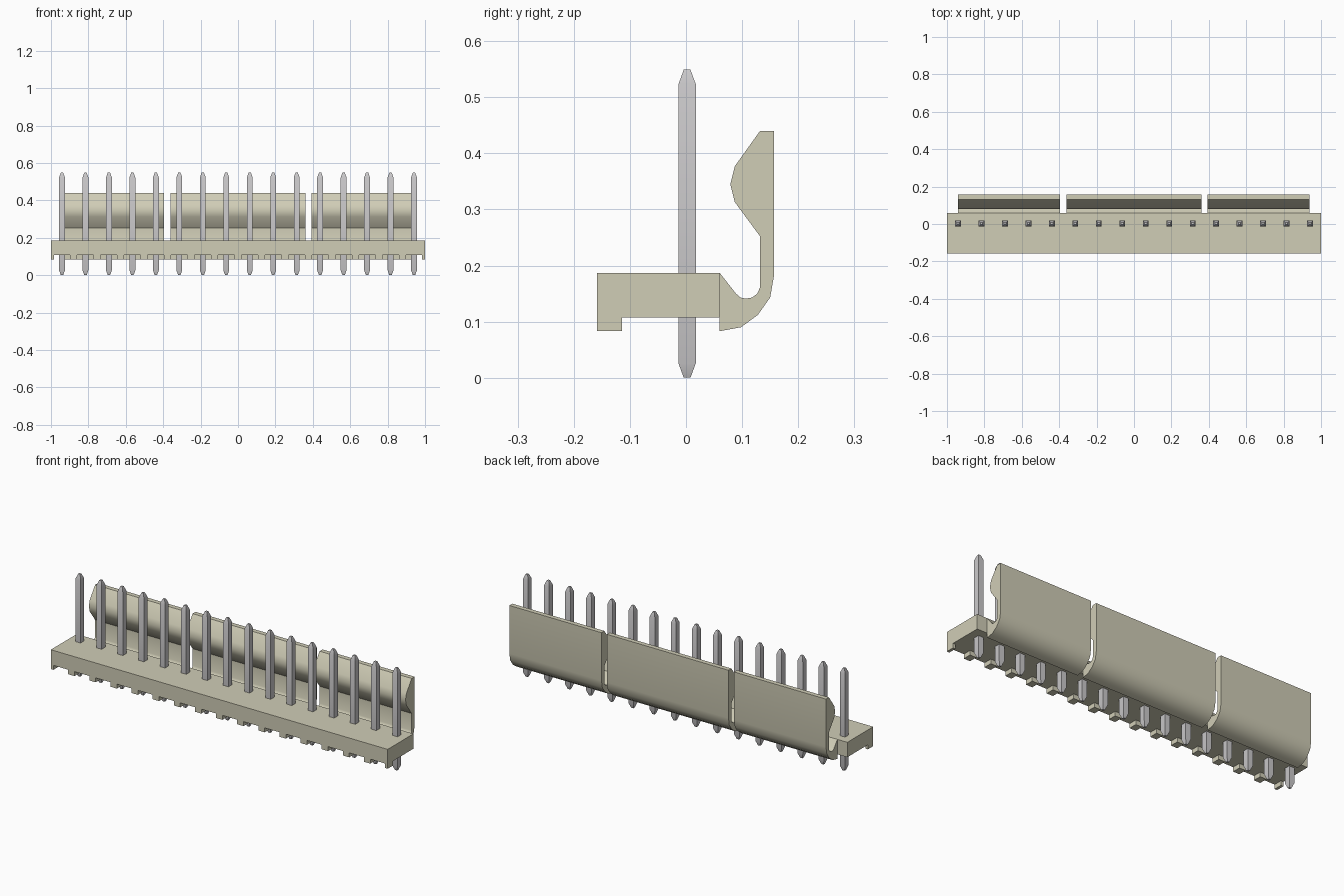
import bpy, bmesh
from mathutils import Vector

if "Cube" in bpy.data.objects:
    bpy.data.objects.remove(bpy.data.objects["Cube"], do_unlink=True)


def make_material(name, color):
    mat = bpy.data.materials.new(name)
    mat.use_nodes = True
    mat.diffuse_color = color
    mat.node_tree.nodes["Principled BSDF"].inputs["Base Color"].default_value = color
    return mat


IVORY = make_material("ivory plastic", (0.63, 0.61, 0.47, 1))
METAL = make_material("grey metal", (0.60, 0.59, 0.60, 1))


def finish(name, bm, mat, smooth_angle=None):
    bmesh.ops.recalc_face_normals(bm, faces=bm.faces)
    mesh = bpy.data.meshes.new(name)
    bm.to_mesh(mesh)
    bm.free()
    mesh.materials.append(mat)
    obj = bpy.data.objects.new(name, mesh)
    bpy.context.collection.objects.link(obj)
    if smooth_angle:
        bpy.ops.object.select_all(action="DESELECT")
        obj.select_set(True)
        bpy.context.view_layer.objects.active = obj
        bpy.ops.object.shade_smooth_by_angle(angle=smooth_angle)
    return obj


def extrude_x(name, profile, x0, x1, smooth_angle=None):
    """Extrude a (y, z) profile along x."""
    bm = bmesh.new()
    face = bm.faces.new([bm.verts.new((x0, y, z)) for y, z in profile])
    grown = bmesh.ops.extrude_face_region(bm, geom=[face])["geom"]
    verts = [v for v in grown if isinstance(v, bmesh.types.BMVert)]
    bmesh.ops.translate(bm, verts=verts, vec=Vector((x1 - x0, 0, 0)))
    return finish(name, bm, IVORY, smooth_angle)


def rect(y0, y1, z0, z1):
    return [(y0, z0), (y1, z0), (y1, z1), (y0, z1)]


PINS = 16
PITCH = 1.882 / (PINS - 1)
FIRST = -0.941
GAP = 0.044  # half width of the notch around each pin

# Base bar
extrude_x("base", rect(-0.159, 0.06, 0.107, 0.187), -1, 1)

# Feet along the front edge, with notches at the pins
for i in range(PINS + 1):
    x0 = max(-1, FIRST + (i - 1) * PITCH + GAP)
    x1 = min(1, FIRST + i * PITCH - GAP)
    extrude_x(f"foot_{i + 1}", rect(-0.159, -0.114, 0.083, 0.107), x0, x1)

# Latch wall in three segments with a curved root and a rounded catch
latch_profile = [
    (0.06, 0.083), (0.098, 0.09), (0.128, 0.112), (0.15, 0.143), (0.157, 0.183),
    (0.157, 0.44), (0.132, 0.44), (0.087, 0.377), (0.079, 0.345), (0.087, 0.313),
    (0.132, 0.252), (0.132, 0.161), (0.127, 0.15), (0.118, 0.143), (0.107, 0.141),
    (0.097, 0.143), (0.089, 0.15), (0.06, 0.187),
]
for side, x0, x1 in (("right", -0.941, -0.395), ("middle", -0.362, 0.36),
                     ("left", 0.392, 0.939)):
    extrude_x(f"latch_{side}", latch_profile, x0, x1, 0.6)

# Square pins with tapered ends
for i in range(PINS):
    bm = bmesh.new()
    rings = []
    for z, r in ((0, 0.006), (0.026, 0.0155), (0.523, 0.0155), (0.549, 0.006)):
        x, y = FIRST + i * PITCH, 0.002
        rings.append([bm.verts.new((x + sx * r, y + sy * r, z))
                      for sx, sy in ((-1, -1), (1, -1), (1, 1), (-1, 1))])
    for low, high in zip(rings, rings[1:]):
        for k in range(4):
            n = (k + 1) % 4
            bm.faces.new((low[k], low[n], high[n], high[k]))
    bm.faces.new(rings[0])
    bm.faces.new(rings[-1])
    finish(f"pin_{i + 1}", bm, METAL, 0.5)
